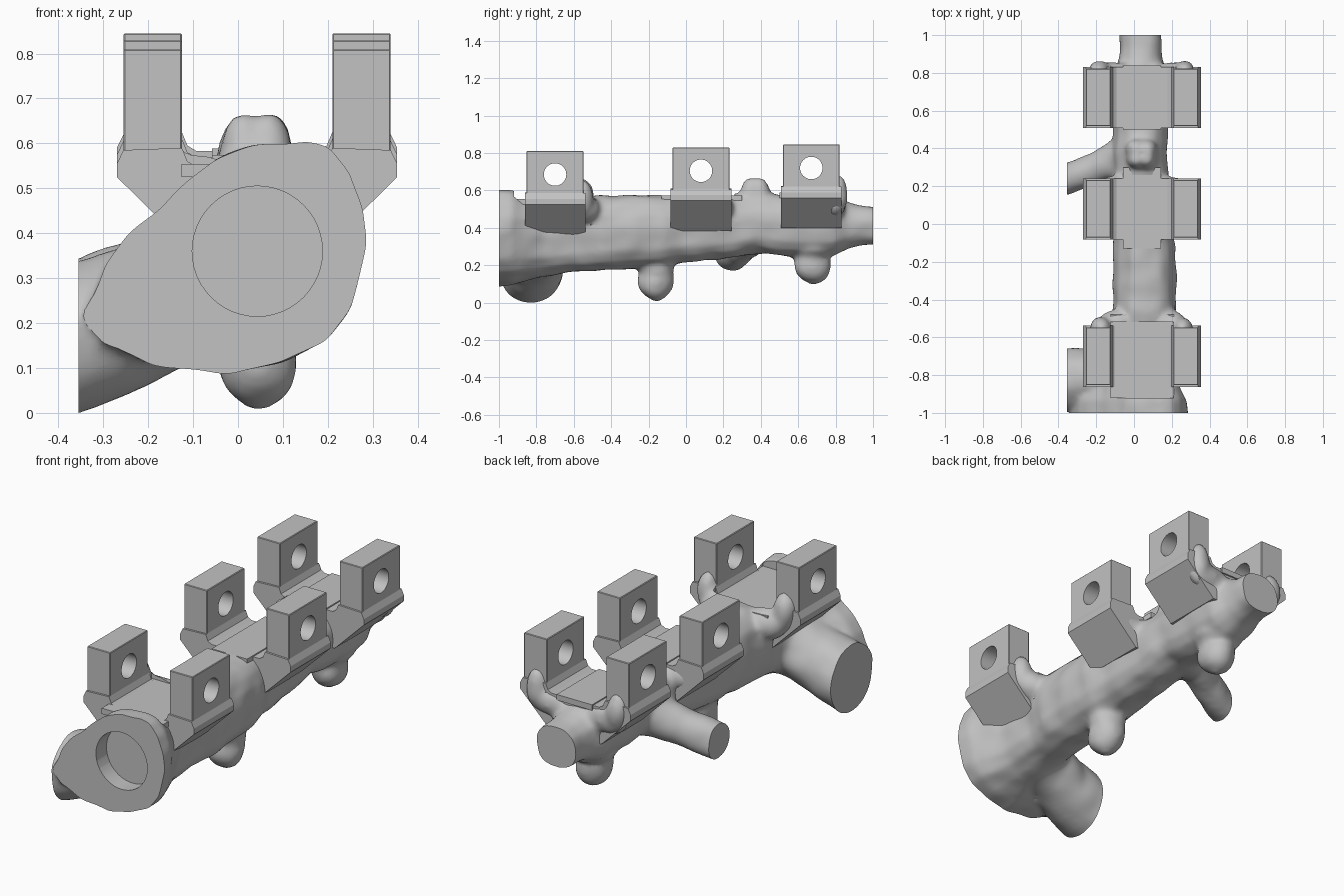
import bpy, bmesh, math
from mathutils import Vector, Matrix, noise

if "Cube" in bpy.data.objects:
    bpy.data.objects.remove(bpy.data.objects["Cube"])

grey = bpy.data.materials.new("grey")
grey.diffuse_color = (0.54, 0.54, 0.54, 1)
grey.use_nodes = True
grey.node_tree.nodes["Principled BSDF"].inputs["Base Color"].default_value = grey.diffuse_color
CX = 0.0425


def make(name, bm):
    bmesh.ops.recalc_face_normals(bm, faces=bm.faces)
    me = bpy.data.meshes.new(name)
    bm.to_mesh(me)
    bm.free()
    me.materials.append(grey)
    ob = bpy.data.objects.new(name, me)
    bpy.context.collection.objects.link(ob)
    return ob


def finish(ob, angle=30):
    bpy.ops.object.select_all(action='DESELECT')
    ob.select_set(True)
    bpy.context.view_layer.objects.active = ob
    bpy.ops.object.convert(target='MESH')
    bpy.ops.object.shade_smooth_by_angle(angle=math.radians(angle))


def loft(bm, rings):
    rings = [[bm.verts.new(p) for p in r] for r in rings]
    for a, b in zip(rings, rings[1:]):
        for i in range(len(a)):
            j = (i + 1) % len(a)
            bm.faces.new((a[i], a[j], b[j], b[i]))
    bm.faces.new(rings[0])
    bm.faces.new(rings[-1])


def blob(bm, c, r):
    m = Matrix.Translation(c) @ Matrix.Diagonal((*r, 1))
    bmesh.ops.create_uvsphere(bm, u_segments=24, v_segments=16, radius=1, matrix=m)


def tube(bm, path, n=24):
    """Round tube through (x, y, z, radius_y, radius_z), sections facing the x axis."""
    rings = []
    for x, y, z, ry, rz in path:
        rings.append([(x, y + ry * math.cos(k * math.tau / n), z + rz * math.sin(k * math.tau / n))
                      for k in range(n)])
    loft(bm, rings)


def box(bm, lo, hi):
    lo, hi = Vector(lo), Vector(hi)
    m = Matrix.Translation((lo + hi) / 2) @ Matrix.Diagonal((*(hi - lo), 1))
    bmesh.ops.create_cube(bm, size=1, matrix=m)


def box_helper(name, lo, hi):
    bm = bmesh.new()
    box(bm, lo, hi)
    ob = make(name, bm)
    ob.hide_render = True
    return ob


def rod(name, r, length, centre, axis):
    bm = bmesh.new()
    m = Matrix.Translation(centre) @ Matrix.Rotation(math.pi / 2, 4, axis)
    bmesh.ops.create_cone(bm, cap_ends=True, segments=48, radius1=r, radius2=r, depth=length, matrix=m)
    ob = make(name, bm)
    ob.hide_render = True
    return ob


def boolean(ob, cutter, op):
    mod = ob.modifiers.new(op, 'BOOLEAN')
    mod.operation, mod.object, mod.solver = op, cutter, 'EXACT'


# name, centre y, top z, pad start and end y, pad half width
brackets = (("front", -0.70, 0.81, -0.92, -0.48, 0.168), ("middle", 0.08, 0.83, -0.13, 0.30, 0.10),
            ("back", 0.67, 0.845, 0.50, 0.84, 0.10))

# cast body: egg-shaped flange blending back into an oval trunk, waisted under the brackets
flange = [(0.15, 0.605), (0.05, 0.60), (-0.05, 0.565), (-0.15, 0.48), (-0.24, 0.40), (-0.30, 0.33),
          (-0.345, 0.22), (-0.30, 0.15), (-0.20, 0.11), (-0.03, 0.085), (0.10, 0.115), (0.20, 0.16),
          (0.25, 0.23), (0.285, 0.38), (0.28, 0.46), (0.25, 0.54), (0.20, 0.59)]
sections = [  # y, blend to oval, centre x, centre z, radius x, radius z
    (-1.06, 0, 0.05, 0.36, 0.2, 0.2), (-0.93, 0.05, 0.05, 0.36, 0.2, 0.2),
    (-0.85, 0.5, 0.04, 0.345, 0.16, 0.20), (-0.76, 0.85, 0.04, 0.35, 0.152, 0.20),
    (-0.58, 1, 0.042, 0.36, 0.150, 0.195), (-0.46, 1, 0.057, 0.375, 0.168, 0.205),
    (-0.12, 1, 0.055, 0.385, 0.166, 0.192), (-0.02, 1, 0.045, 0.39, 0.150, 0.18),
    (0.18, 1, 0.04, 0.405, 0.148, 0.175), (0.40, 1, 0.035, 0.425, 0.142, 0.16),
    (0.55, 1, 0.038, 0.41, 0.148, 0.165), (0.79, 1, 0.04, 0.41, 0.148, 0.16),
    (0.87, 1, 0.035, 0.412, 0.12, 0.12), (0.93, 1, 0.035, 0.41, 0.108, 0.104),
    (1.06, 1, 0.035, 0.41, 0.108, 0.104)]
bm = bmesh.new()
rings = []
for y, t, cx, cz, rx, rz in sections:
    ring = []
    for x, z in flange:
        a = math.atan2(z - 0.35, x - 0.04)
        s, c = math.sin(a), math.cos(a)
        k = (abs(c) ** 2.4 + abs(s) ** 2.4) ** (-1 / 2.4)
        ring.append((x + (cx + rx * k * c - x) * t, y, z + (cz + rz * k * s - z) * t))
    rings.append(ring)
loft(bm, rings)

# side branches
tube(bm, [(0.05, -0.76, 0.34, 0.17, 0.18), (-0.10, -0.79, 0.28, 0.16, 0.17),
          (-0.25, -0.82, 0.20, 0.16, 0.165), (-0.42, -0.83, 0.15, 0.175, 0.175)])
tube(bm, [(0.05, 0.40, 0.38, 0.14, 0.12), (-0.08, 0.36, 0.36, 0.11, 0.10),
          (-0.22, 0.29, 0.30, 0.088, 0.09), (-0.42, 0.22, 0.235, 0.088, 0.09)])

# rounded nubs below and above
for y, z, r in ((-0.16, 0.11, 0.100), (0.675, 0.20, 0.100)):
    blob(bm, (0.042, y, z), (0.088, r, r))
    blob(bm, (0.042, y, z - 0.03), (0.05, 0.055, 0.08))
    blob(bm, (0.042, y, z + 0.08), (0.092, r * 0.95, 0.12))
blob(bm, (0.042, 0.685, 0.29), (0.12, 0.125, 0.06))
for dx in (-0.03, 0.03):
    for dy in (-0.025, 0.025):
        blob(bm, (0.04 + dx, 0.37 + dy, 0.575), (0.055, 0.055, 0.095))

# webs flowing up the back of the lugs
for s in (-1, 1):
    blob(bm, (CX + s * 0.225, 0.81, 0.58), (0.055, 0.052, 0.10))
    blob(bm, (CX + s * 0.15, 0.80, 0.52), (0.12, 0.055, 0.07))
    blob(bm, (CX + s * 0.215, -0.555, 0.56), (0.058, 0.065, 0.10))
    blob(bm, (CX + s * 0.14, -0.535, 0.50), (0.10, 0.08, 0.08))
    blob(bm, (CX + s * 0.12, 0.215, 0.51), (0.12, 0.04, 0.06))
body = make("cast_body", bm)
rm = body.modifiers.new("blend", 'REMESH')
rm.mode, rm.voxel_size = 'VOXEL', 0.014
sm = body.modifiers.new("soften", 'SMOOTH')
sm.factor, sm.iterations = 0.5, 10
finish(body)

# gentle hammered unevenness
for v in body.data.vertices:
    v.co += v.normal * 0.009 * noise.noise(v.co * 9)

# flat end caps, shallow round socket and clear floors between the lugs
trim = box_helper("trim_helper", (-0.355, -1, 0), (0.6, 1, 1))
socket = rod("socket_helper", 0.145, 0.17, (0.043, -1.0, 0.36), 'X')
boolean(body, trim, 'INTERSECT')
boolean(body, socket, 'DIFFERENCE')
helpers = [trim, socket]
for name, y, top, p0, p1, w in brackets:
    gap = box_helper(name + "_gap_helper", (CX - 0.1675, max(p0, y - 0.22), top - 0.265),
                     (CX + 0.1675, min(p1, y + 0.18), 1.2))
    boolean(body, gap, 'DIFFERENCE')
    helpers.append(gap)
finish(body, 40)

# three clevis brackets: pierced lugs on a tapered cradle
half = [(0.1675, -0.22), (0.2975, -0.225), (0.312, -0.255), (0.312, -0.285), (0.148, -0.447)]
floor = [(0.135, -0.262), (0.155, -0.25)]
profile = floor + half
profile = profile + [(-x, z) for x, z in reversed(profile)]
for name, y, top, p0, p1, w in brackets:
    bm = bmesh.new()
    for s in (-1, 1):
        x = CX + s * 0.2325
        box(bm, (x - 0.065, y - 0.152, top - 0.27), (x + 0.065, y + 0.152, top))
    bmesh.ops.bevel(bm, geom=bm.edges[:], offset=0.003, segments=1, affect='EDGES')
    lugs = make(name + "_lugs", bm)
    pin = rod(name + "_pin_helper", 0.06, 1.0, (CX, y, top - 0.125), 'Y')
    boolean(lugs, pin, 'DIFFERENCE')
    finish(lugs)
    helpers.append(pin)

    bm = bmesh.new()
    loft(bm, [[(CX + x, y + d, top + z) for x, z in profile] for d in (-0.162, 0.162)])
    finish(make(name + "_cradle", bm), 20)

    # saddle pad between the lugs
    bm = bmesh.new()
    box(bm, (CX - w, p0, top - 0.285), (CX + w, p1, top - 0.256))
    finish(make(name + "_pad", bm))

for ob in helpers:
    bpy.data.objects.remove(ob)
